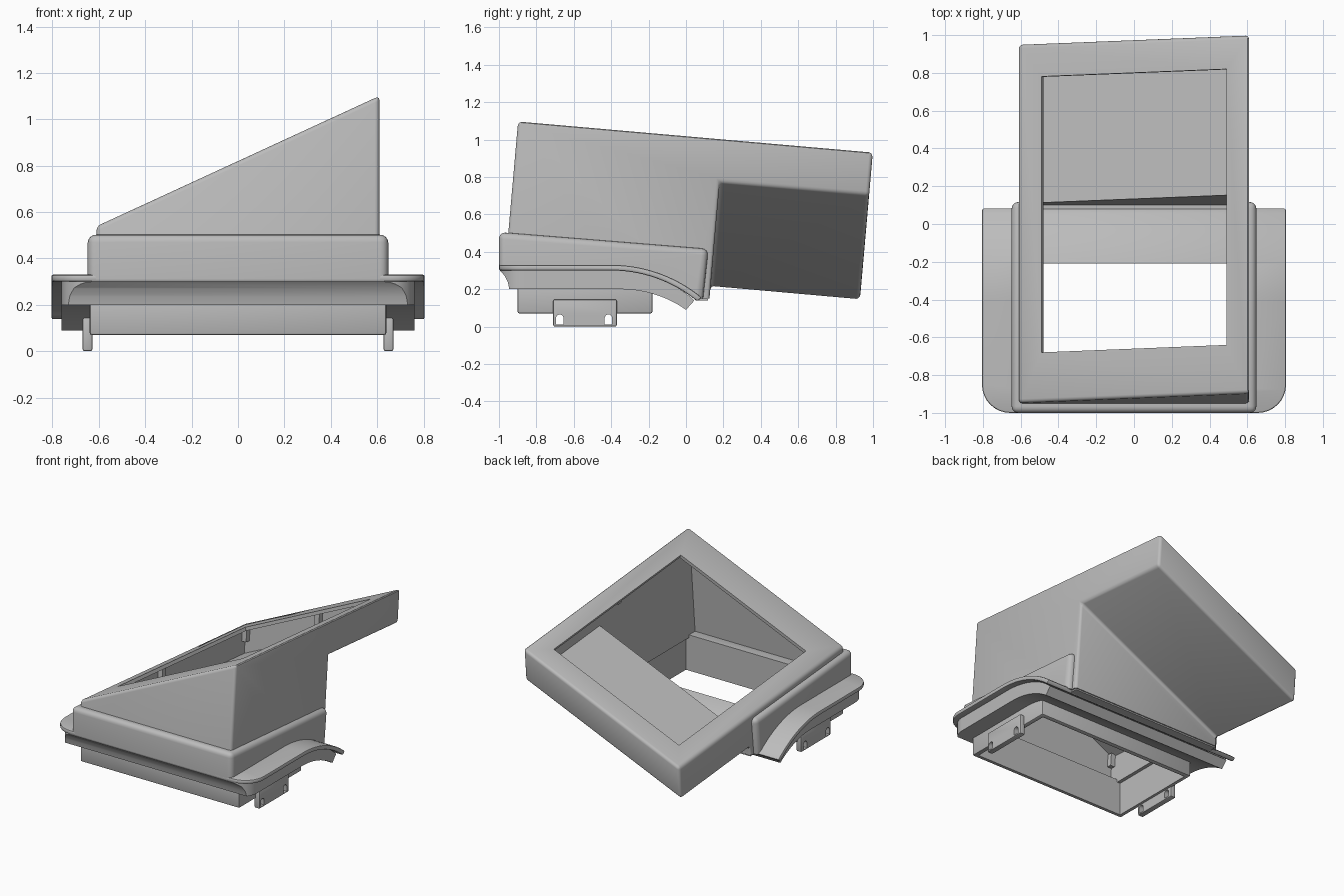
import bpy, bmesh
from math import radians, sin, cos, asin, sqrt, pi
from mathutils import Matrix

cube = bpy.data.objects.get("Cube")
if cube:
    bpy.data.objects.remove(cube, do_unlink=True)

grey = bpy.data.materials.new("plain grey")
grey.use_nodes = True
grey.diffuse_color = (0.5, 0.5, 0.5, 1)
grey.node_tree.nodes["Principled BSDF"].inputs["Base Color"].default_value = (0.5, 0.5, 0.5, 1)

TILT = Matrix.Rotation(radians(-5), 4, 'X')
FLAT = Matrix.Identity(4)
cutters = []


def prism(name, pts, a, b, axis, matrix=FLAT, cutter=False):
    """Extrude a 2D outline from a to b along the given axis."""
    place = {'X': lambda u, v, w: (w, u, v),
             'Y': lambda u, v, w: (u, w, v),
             'Z': lambda u, v, w: (u, v, w)}[axis]
    bm = bmesh.new()
    ends = [[bm.verts.new(place(u, v, w)) for u, v in pts] for w in (a, b)]
    n = len(pts)
    bm.faces.new(ends[0])
    bm.faces.new(ends[1][::-1])
    for i in range(n):
        j = (i + 1) % n
        bm.faces.new((ends[0][i], ends[1][i], ends[1][j], ends[0][j]))
    bmesh.ops.recalc_face_normals(bm, faces=bm.faces)
    bm.transform(matrix)
    mesh = bpy.data.meshes.new(name)
    bm.to_mesh(mesh)
    bm.free()
    obj = bpy.data.objects.new(name, mesh)
    bpy.context.collection.objects.link(obj)
    mesh.materials.append(grey)
    if cutter:
        obj.hide_render = True
        cutters.append(obj)
    return obj


def rect(u0, u1, v0, v1):
    return [(u0, v0), (u1, v0), (u1, v1), (u0, v1)]


def apply(obj, mod):
    bpy.context.view_layer.objects.active = obj
    bpy.ops.object.modifier_apply(modifier=mod.name)


def boolean(obj, other, operation='DIFFERENCE'):
    mod = obj.modifiers.new("cut", 'BOOLEAN')
    mod.object, mod.operation, mod.solver = other, operation, 'EXACT'
    apply(obj, mod)


def bevel(obj, width, segments=3):
    mod = obj.modifiers.new("round", 'BEVEL')
    mod.width, mod.segments = width, segments
    mod.limit_method, mod.angle_limit = 'ANGLE', radians(25)
    apply(obj, mod)


def arc(y0, z0, y1, z1, steps=14):
    """Arc that starts level at the first point and drops to the second."""
    dy, dz = y1 - y0, z0 - z1
    r = (dy * dy + dz * dz) / (2 * dz)
    end = asin(dy / r)
    return [(y0 + r * sin(end * i / steps), z0 - r + r * cos(end * i / steps))
            for i in range(steps + 1)]


def rounded_plan(w, front, back, r, steps=8):
    """Plan outline with both front corners rounded."""
    half = [(w - r + r * sin(pi / 2 * i / steps), front + r - r * cos(pi / 2 * i / steps))
            for i in range(steps + 1)] + [(w, back)]
    return half + [(-x, y) for x, y in reversed(half)]


def top(x):
    return 0.738 + 0.4625 * x


W, SLAB, LID, WALL = 0.61, 0.235, 0.027, 0.025
FRONT, STEP, BACK = -0.99, 0.112, 0.914


def sloped(w, drop, low):
    """Cross-section with a slanted top; low is a floor height or None for the slab."""
    bottom = [(w, low), (-w, low)] if low is not None else \
        [(w, top(w) - SLAB + LID), (-w, top(-w) - SLAB + LID)]
    return [(-w, top(-w) - drop), (w, top(w) - drop)] + bottom


# Shared cutters
below = prism("below_flange", [(-1.2, 0.31)] + arc(-0.4, 0.31, 0.08, 0.15)
              + [(0.2, 0.15), (0.2, -0.6), (-1.2, -0.6)], -1, 1, 'X', cutter=True)
under = prism("under_slab", [(-1, top(-1) - SLAB), (1, top(1) - SLAB), (1, -1), (-1, -1)],
              STEP, 1.2, 'Y', TILT, True)
hole = prism("through_hole", rect(-0.61, 0.61, -0.87, -0.21), -0.2, 0.6, 'Z', cutter=True)
core = prism("housing_core", rect(-0.6, 0.6, 0, 1.3), FRONT + 0.01, 0.3, 'Y', TILT, True)
body_room = prism("body_room", sloped(W - WALL, LID, -0.2), FRONT + WALL, STEP - WALL, 'Y', TILT, True)
slab_room = prism("slab_room", sloped(W - WALL, LID, None), 0, BACK - WALL, 'Y', TILT, True)
nx, nz = -0.42 * 0.2, 0.907 * 0.2
edge = [(-0.49, top(-0.49)), (0.49, top(0.49))]
window = prism("window_cut", [(x + s * nx, z + s * nz) for s, ends in ((1, edge), (-0.3, edge[::-1]))
                              for x, z in ends], -0.727, 0.739, 'Y', TILT, True)

# Wedge housing with an overhanging rear slab
housing = prism("wedge_housing", sloped(W, 0, 0), FRONT, BACK, 'Y', TILT)
boolean(housing, under)
bevel(housing, 0.02)
for c in (below, body_room, slab_room, window):
    boolean(housing, c)

# Collar around the foot of the housing
collar = prism("collar", [(-1, 0.2), (-1, 0.505), (0.12, 0.415), (0.075, 0)], -0.648, 0.648, 'X')
bevel(collar, 0.035, 4)
boolean(collar, below)
boolean(collar, core)

# Curved side flange
flange = prism("flange", [(-1, 0.33)] + arc(-0.4, 0.33, 0.085, 0.155)
               + arc(-0.4, 0.3, 0.06, 0.135)[::-1] + [(-1, 0.3)], -0.9, 0.9, 'X')
boolean(flange, prism("flange_plan", rounded_plan(0.805, -1, 0.3, 0.15), -1, 1, 'Z', cutter=True), 'INTERSECT')
bevel(flange, 0.009, 2)
boolean(flange, hole)

# Skirt under the flange, with a hollowed front
skirt = prism("skirt", [(-1, 0.31)] + arc(-0.4, 0.31, 0.045, 0.14) + arc(-0.35, 0.2, 0, 0.09)[::-1]
              + [(-0.945, 0.2), (-0.952, 0.235), (-0.968, 0.27), (-0.995, 0.3)], -0.9, 0.9, 'X')
boolean(skirt, prism("skirt_plan", rounded_plan(0.76, -0.995, 0.3, 0.13), -1, 1, 'Z', cutter=True), 'INTERSECT')
boolean(skirt, hole)

# Floor lip that closes the joint at the rear wall
lip = prism("floor_lip", rect(0.05, 0.118, 0.14, 0.16), -0.6, 0.6, 'X')

# Open base frame
frame = prism("base_frame", rect(-0.64, 0.64, -0.9, -0.18), 0.07, 0.25, 'Z')
bevel(frame, 0.01, 2)
boolean(frame, hole)
parts = [housing, collar, flange, skirt, lip, frame]

# Slotted side clips
slots = []
for y in (-0.675, -0.415):
    outline = [(y - 0.02, 0.01), (y + 0.02, 0.01)] + \
        [(y + 0.02 * cos(pi * i / 8), 0.045 + 0.02 * sin(pi * i / 8)) for i in range(9)]
    slots.append(prism("clip_slot", outline, -1, 1, 'X', cutter=True))
for side, name in ((-1, "right_clip"), (1, "left_clip")):
    clip = prism(name, rect(-0.71, -0.37, 0, 0.145), side * 0.628, side * 0.67, 'X')
    bevel(clip, 0.008, 2)
    for s in slots:
        boolean(clip, s)
    parts.append(clip)

# Small tabs hanging inside, below the lid
for x, y in ((-0.57, -0.1), (0.57, -0.1), (0, 0.87), (0, -0.95),
             (-0.57, 0.87), (0.57, 0.87), (-0.57, -0.95), (0.57, -0.95)):
    z = top(x) - LID
    parts.append(prism("inner_tab", rect(x - 0.02, x + 0.02, z - 0.09, z), y - 0.02, y + 0.02, 'Y', TILT))

for c in cutters:
    bpy.data.objects.remove(c, do_unlink=True)

bpy.ops.object.select_all(action='DESELECT')
for p in parts:
    p.select_set(True)
bpy.context.view_layer.objects.active = housing
bpy.ops.object.shade_smooth_by_angle(angle=radians(30))
